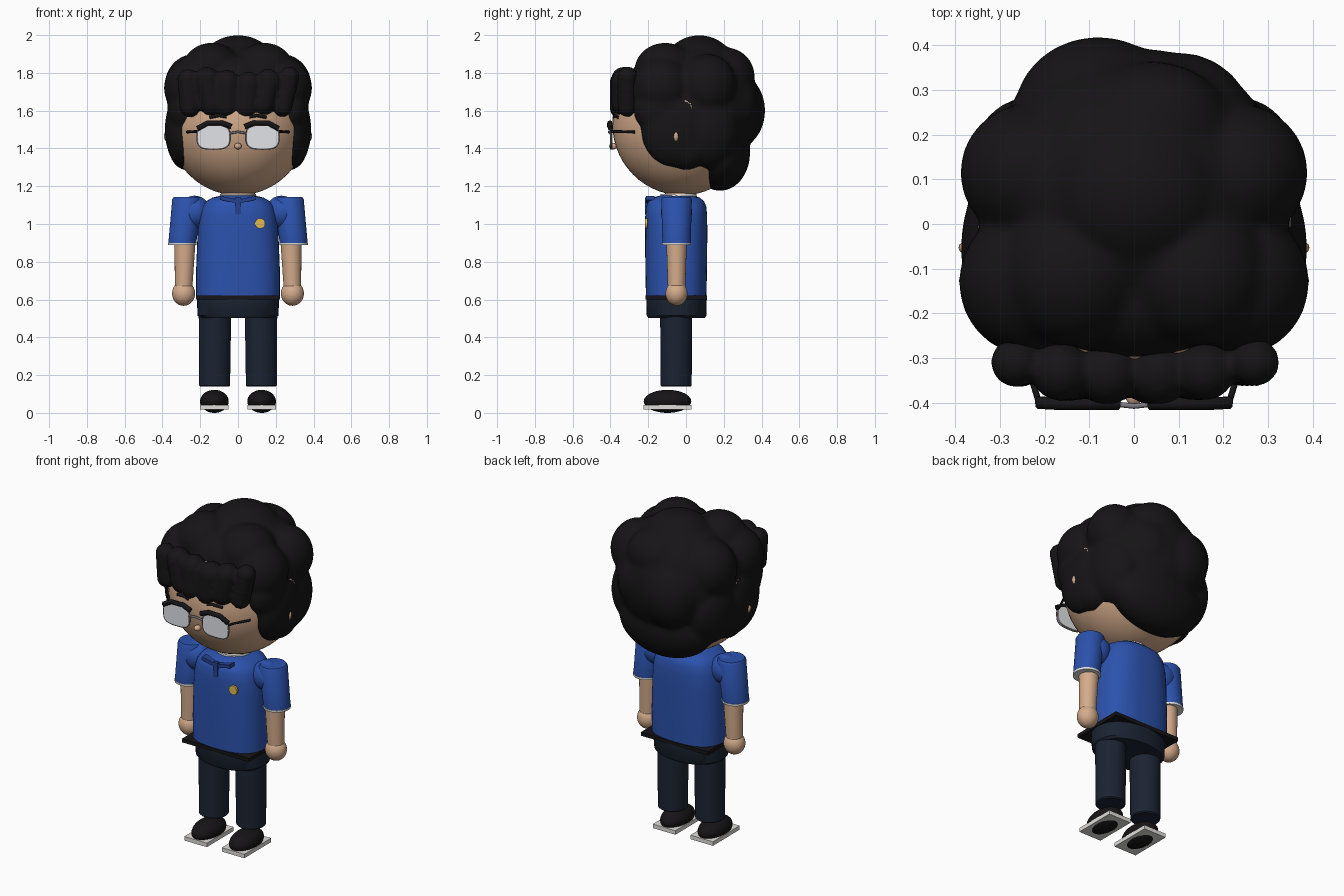
import bpy, bmesh, math
from mathutils import Vector, Matrix

if "Cube" in bpy.data.objects:
    bpy.data.objects.remove(bpy.data.objects["Cube"])


def mat(name, r, g, b):
    m = bpy.data.materials.new(name)
    m.diffuse_color = (r, g, b, 1)
    m.use_nodes = True
    m.node_tree.nodes["Principled BSDF"].inputs["Base Color"].default_value = m.diffuse_color
    return m


SKIN = mat("skin", .66, .41, .26)
BLACK = mat("black", .008, .007, .008)
BLUE = mat("blue", .025, .085, .42)
NAVY = mat("navy", .011, .017, .032)
DARKBLUE = mat("dark_blue", .018, .055, .27)
WHITE = mat("white", .75, .74, .7)
LENS = mat("lens", .75, .77, .8)
GOLD = mat("gold", .75, .5, .08)
METAL = mat("metal", .2, .2, .22)
SIDES = (("left", -1), ("right", 1))


def finish(name, bm, material, smooth=True):
    bmesh.ops.recalc_face_normals(bm, faces=bm.faces)
    me = bpy.data.meshes.new(name)
    bm.to_mesh(me)
    bm.free()
    ob = bpy.data.objects.new(name, me)
    bpy.context.collection.objects.link(ob)
    me.materials.append(material)
    if smooth:
        bpy.ops.object.select_all(action='DESELECT')
        ob.select_set(True)
        bpy.context.view_layer.objects.active = ob
        bpy.ops.object.shade_smooth_by_angle(angle=math.radians(40))
    return ob


def add_ball(bm, c, r, seg=24):
    m = Matrix.Translation(c) @ Matrix.Diagonal((*r, 1))
    bmesh.ops.create_uvsphere(bm, u_segments=seg, v_segments=seg // 2 + 4, radius=1, matrix=m)


def ball(name, c, r, material, seg=32):
    bm = bmesh.new()
    add_ball(bm, c, r, seg)
    return finish(name, bm, material)


def box(name, c, size, material, rot=0):
    bm = bmesh.new()
    m = Matrix.Translation(c) @ Matrix.Rotation(rot, 4, 'Y') @ Matrix.Diagonal((*size, 1))
    bmesh.ops.create_cube(bm, size=1, matrix=m)
    return finish(name, bm, material, False)


def loft(name, rings, material, power=2.0, n=40):
    """Stack of rounded sections: (cx, cy, z, rx, ry)."""
    bm = bmesh.new()
    loops = []
    for cx, cy, z, rx, ry in rings:
        loop = []
        for i in range(n):
            c, s = math.cos(math.tau * i / n), math.sin(math.tau * i / n)
            loop.append(bm.verts.new((cx + rx * math.copysign(abs(c) ** (2 / power), c),
                                      cy + ry * math.copysign(abs(s) ** (2 / power), s), z)))
        loops.append(loop)
    for a, b in zip(loops, loops[1:]):
        for i in range(n):
            bm.faces.new((a[i], a[(i + 1) % n], b[(i + 1) % n], b[i]))
    bm.faces.new(loops[0])
    bm.faces.new(loops[-1])
    return finish(name, bm, material)


def plate(name, c, rx, rz, depth, power, material, n=32):
    """Rounded plate facing the front."""
    ob = loft(name, [(0, 0, -depth / 2, rx, rz), (0, 0, depth / 2, rx, rz)], material, power, n)
    ob.data.transform(Matrix.Translation(c) @ Matrix.Rotation(math.pi / 2, 4, 'X'))
    return ob


def tube(name, pts, r, material, cyclic=False):
    cu = bpy.data.curves.new(name, 'CURVE')
    cu.dimensions = '3D'
    cu.bevel_depth = r
    cu.bevel_resolution = 2
    cu.use_fill_caps = True
    sp = cu.splines.new('POLY')
    sp.points.add(len(pts) - 1)
    for p, q in zip(sp.points, pts):
        p.co = (*q, 1)
    sp.use_cyclic_u = cyclic
    cu.materials.append(material)
    ob = bpy.data.objects.new(name, cu)
    bpy.context.collection.objects.link(ob)
    return ob


def blend(ob, voxel, smooth):
    m = ob.modifiers.new("merge", 'REMESH')
    m.mode = 'VOXEL'
    m.voxel_size = voxel
    m.use_smooth_shade = True
    s = ob.modifiers.new("soften", 'SMOOTH')
    s.factor = .5
    s.iterations = smooth


# Head, nose, neck
ball("head", (0, -.02, 1.53), (.37, .37, .378), SKIN, 48)
ball("nose", (0, -.385, 1.412), (.019, .022, .017), SKIN, 16)
loft("neck", [(0, -.03, 1.1, .09, .08), (0, -.03, 1.18, .09, .08)], SKIN)

# Curly hair mass
bm = bmesh.new()
add_ball(bm, (0, .06, 1.615), (.355, .335, .355), 32)
add_ball(bm, (0, .07, 1.81), (.215, .2, .19))
add_ball(bm, (0, .18, 1.375), (.3, .16, .2))
add_ball(bm, (-.08, .245, 1.6), (.19, .175, .21))
add_ball(bm, (.1, .215, 1.62), (.17, .17, .19))
add_ball(bm, (.04, .21, 1.78), (.18, .155, .155))
add_ball(bm, (0, -.16, 1.735), (.24, .145, .155))
for s in (-1, 1):
    add_ball(bm, (s * .235, .115, 1.73), (.155, .155, .17))
    add_ball(bm, (s * .235, -.13, 1.72), (.158, .165, .165))
    add_ball(bm, (s * .14, -.11, 1.81), (.16, .165, .15))
    add_ball(bm, (s * .285, -.13, 1.61), (.09, .15, .14))
    add_ball(bm, (s * .29, -.055, 1.5), (.098, .185, .2))
    add_ball(bm, (s * .275, .0, 1.42), (.095, .13, .135))
    add_ball(bm, (s * .235, .11, 1.5), (.14, .175, .21))
blend(finish("hair", bm, BLACK), .014, 7)

# Fringe locks: x and z at top, x and z at bottom, y, radius
bm = bmesh.new()
locks = [(-.265, 1.765, -.255, 1.62, -.31, .056), (-.165, 1.765, -.135, 1.635, -.33, .067),
         (-.06, 1.745, -.06, 1.625, -.335, .071), (.055, 1.735, .04, 1.62, -.335, .071),
         (.16, 1.755, .13, 1.635, -.33, .066), (.272, 1.78, .235, 1.62, -.31, .054)]
for x0, z0, x1, z1, y, r in locks:
    for i in range(6):
        t = i / 5
        add_ball(bm, (x0 + (x1 - x0) * t, y, z0 + (z1 - z0) * t), (r, r, r), 16)
blend(finish("fringe", bm, BLACK), .011, 3)

# Ears, eyebrows and glasses
for side, s in SIDES:
    ball(side + "_ear", (s * .357, -.053, 1.465), (.036, .02, .036), SKIN, 16)
    tube(side + "_eyebrow", [(s * .06, -.38, 1.567), (s * .1, -.375, 1.575), (s * .15, -.36, 1.565)],
         .009, BLACK)
    plate(side + "_lens", (s * .13, -.395, 1.46), .083, .06, .012, 3.2, LENS)
    rim = []
    for i in range(32):
        c, d = math.cos(math.tau * i / 32), math.sin(math.tau * i / 32)
        rim.append((s * .13 + .085 * math.copysign(abs(c) ** .62, c), -.397,
                    1.46 + .062 * math.copysign(abs(d) ** .62, d)))
    tube(side + "_rim", rim, .005, METAL, True)
    tube(side + "_browline", [(s * .035, -.403, 1.515), (s * .085, -.403, 1.535),
                              (s * .16, -.403, 1.535), (s * .215, -.4, 1.505)], .014, BLACK)
    tube(side + "_temple", [(s * .213, -.4, 1.49), (s * .225, -.36, 1.49), (s * .27, -.27, 1.487)],
         .007, BLACK)
tube("glasses_bridge", [(-.045, -.403, 1.48), (0, -.408, 1.488), (.045, -.403, 1.48)], .006, METAL)

# Shirt body, collar, placket and badge
loft("shirt", [(0, -.052, z, rx, ry) for z, rx, ry in
               ((.612, .222, .16), (.75, .222, .163), (.95, .214, .165), (1.04, .206, .164),
                (1.09, .192, .16), (1.12, .17, .148), (1.14, .135, .125), (1.152, .08, .08))], BLUE, 2.6)
loft("collar_band", [(0, -.04, 1.13, .1, .1), (0, -.04, 1.16, .095, .095)], WHITE)
for side, s in SIDES:
    box(side + "_collar_flap", (s * .055, -.19, 1.13), (.08, .045, .02), DARKBLUE, s * -.2)
box("placket", (0, -.208, 1.095), (.03, .02, .09), DARKBLUE)
plate("badge", (.117, -.211, 1.003), .027, .027, .012, 2, GOLD)

# Belt and trousers
box("belt", (0, -.052, .61), (.445, .325, .022), BLACK)
loft("trouser_waist", [(0, -.05, .503, .2, .15), (0, -.05, .515, .214, .158),
                       (0, -.05, .605, .218, .16)], NAVY, 2.2)

for side, s in SIDES:
    # Sleeves, arms and hands
    ball(side + "_shoulder", (s * .23, -.05, 1.063), (.085, .082, .087), BLUE)
    loft(side + "_sleeve", [(s * .295, -.05, .897, .074, .075), (s * .27, -.05, 1.13, .078, .081),
                            (s * .27, -.05, 1.142, .07, .073)], BLUE)
    loft(side + "_sleeve_trim", [(s * .295, -.05, .888, .075, .076), (s * .295, -.05, .9, .0755, .0765)], WHITE)
    loft(side + "_forearm", [(s * .289, -.05, .63, .045, .045), (s * .28, -.05, .92, .056, .055)], SKIN)
    ball(side + "_hand", (s * .288, -.05, .632), (.061, .058, .065), SKIN)
    # Legs and shoes
    loft(side + "_leg", [(s * .124, -.052, .139, .076, .076), (s * .124, -.052, .145, .082, .082),
                         (s * .122, -.052, .54, .086, .085)], NAVY)
    ball(side + "_shoe", (s * .125, -.098, .061), (.076, .126, .061), BLACK)
    box(side + "_sole", (s * .125, -.098, .03), (.15, .255, .024), WHITE)
